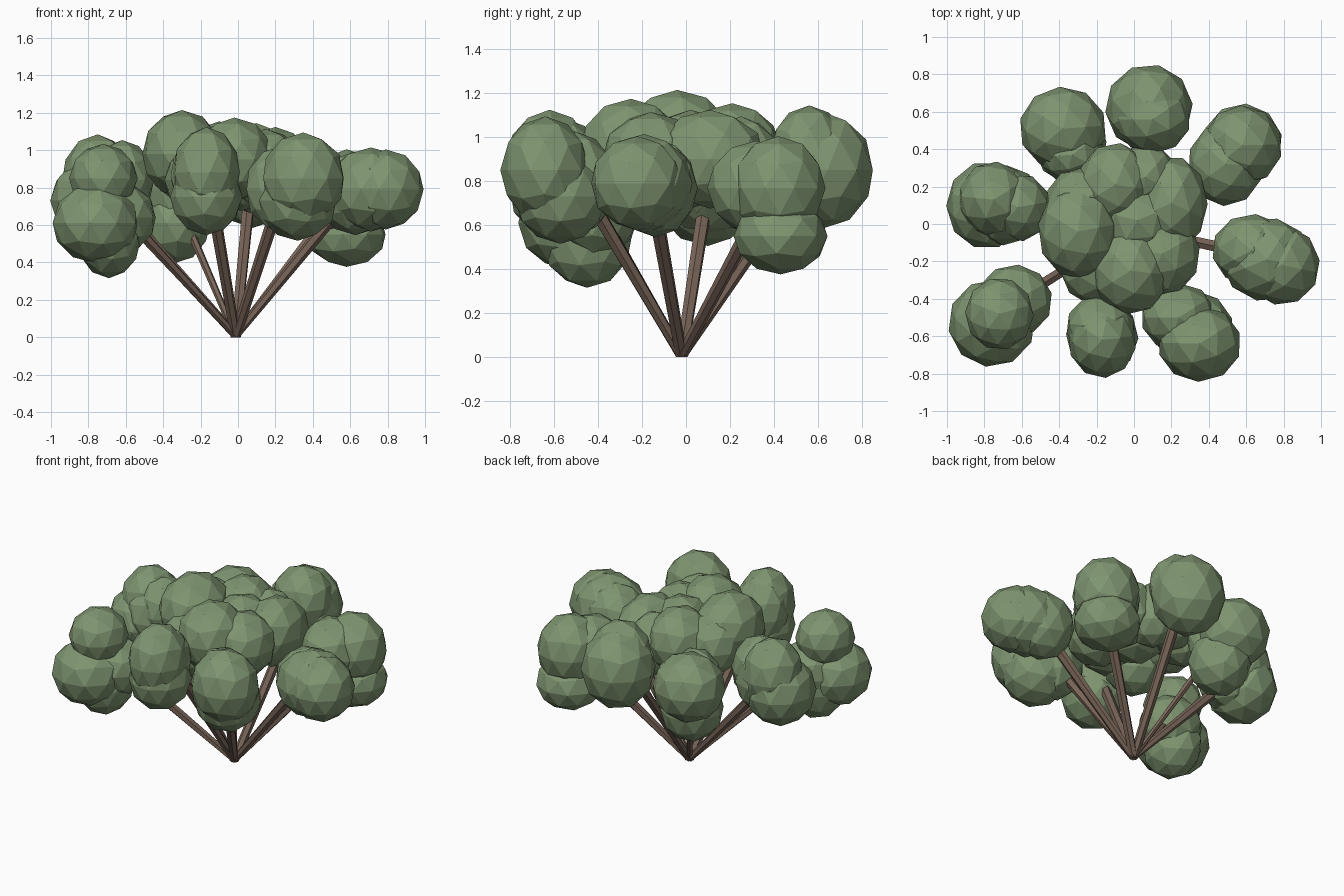
import bpy, bmesh, random
from mathutils import Matrix, Vector

random.seed(4)
cube = bpy.data.objects.get("Cube")
if cube:
    bpy.data.objects.remove(cube, do_unlink=True)


def make_material(name, color):
    mat = bpy.data.materials.new(name)
    mat.use_nodes = True
    mat.diffuse_color = color
    shader = next(n for n in mat.node_tree.nodes if n.type == 'BSDF_PRINCIPLED')
    shader.inputs["Base Color"].default_value = color
    return mat


LEAF = make_material("leaf_green", (.21, .3, .163, 1))
BARK = make_material("bark_brown", (.195, .132, .1, 1))
BASE = Vector((-.013, -.02, 0))


def finish(name, bm, mat):
    mesh = bpy.data.meshes.new(name)
    bm.to_mesh(mesh)
    bm.free()
    mesh.materials.append(mat)
    bpy.context.collection.objects.link(bpy.data.objects.new(name, mesh))


def foliage(name, *blobs):
    """Cluster of faceted ellipsoids, each given as (centre, radii)."""
    bm = bmesh.new()
    for centre, radii in blobs:
        turn = Matrix.Rotation(random.uniform(0, 6), 4, 'Z')
        shape = Matrix.Translation(centre) @ Matrix.Diagonal((*radii, 1)) @ turn
        bmesh.ops.create_icosphere(bm, subdivisions=2, radius=1.02, matrix=shape)
    finish(name + "_foliage", bm, LEAF)


def branch(name, tip, radius):
    """Straight six-sided limb from the shared root to its foliage."""
    axis = Vector(tip) - BASE
    bm = bmesh.new()
    place = (Matrix.Translation(BASE + axis / 2)
             @ axis.to_track_quat('Z', 'Y').to_matrix().to_4x4())
    bmesh.ops.create_cone(bm, cap_ends=True, segments=6, radius1=radius * .8,
                          radius2=radius, depth=axis.length, matrix=place)
    for v in bm.verts:          # trim the root level with the ground
        v.co.z = max(v.co.z, 0)
    finish(name + "_branch", bm, BARK)


# Central crown
foliage("crown",
        ((-.3, -.04, .98), (.21, .25, .23)),
        ((-.28, .12, .92), (.19, .18, .2)),
        ((-.1, .21, .94), (.2, .22, .21)),
        ((.2, .11, .9), (.19, .25, .22)),
        ((.02, .02, .9), (.22, .22, .22)),
        ((-.02, -.25, .95), (.21, .23, .22)),
        ((.15, -.16, .9), (.2, .22, .21)),
        ((-.2, -.24, .84), (.19, .19, .2)),
        ((.06, .25, .88), (.17, .18, .21)))

# Ring of outer clusters
foliage("back_right",
        ((-.38, .51, .8), (.23, .22, .22)),
        ((-.33, .37, .79), (.17, .15, .2)),
        ((-.34, .42, .61), (.19, .2, .21)))
foliage("back",
        ((.08, .62, .85), (.23, .23, .26)),
        ((.1, .56, .92), (.2, .18, .22)))
foliage("back_left",
        ((.58, .42, .77), (.21, .21, .23)),
        ((.58, .43, .55), (.21, .21, .17)),
        ((.49, .32, .77), (.2, .22, .21)))
foliage("left",
        ((.79, -.22, .79), (.2, .21, .21)),
        ((.71, -.19, .79), (.24, .22, .22)),
        ((.63, -.14, .77), (.21, .19, .22)))
foliage("front_left",
        ((.35, -.64, .85), (.22, .2, .24)),
        ((.32, -.57, .73), (.21, .21, .21)),
        ((.24, -.5, .79), (.2, .18, .23)))
foliage("front",
        ((-.17, -.62, .88), (.18, .2, .24)),
        ((-.17, -.6, .75), (.19, .2, .2)),
        ((-.18, -.55, .86), (.18, .17, .22)))
foliage("front_right",
        ((-.76, -.53, .61), (.23, .23, .21)),
        ((-.72, -.48, .85), (.18, .19, .18)),
        ((-.64, -.41, .64), (.2, .19, .19)),
        ((-.69, -.45, .53), (.17, .2, .21)))
foliage("right",
        ((-.79, .1, .73), (.21, .23, .22)),
        ((-.75, .13, .84), (.19, .2, .24)),
        ((-.69, .1, .79), (.2, .21, .23)),
        ((-.62, .09, .84), (.17, .18, .21)))

# Branches fanning out from the root
branch("back_right", (-.32, .4, .72), .023)
branch("back", (.07, .55, .85), .035)
branch("back_left", (.55, .37, .74), .035)
branch("left", (.62, -.16, .78), .035)
branch("front_left", (.24, -.48, .79), .035)
branch("front", (-.16, -.52, .86), .035)
branch("front_right", (-.68, -.44, .73), .033)
branch("right", (-.71, .1, .78), .035)
